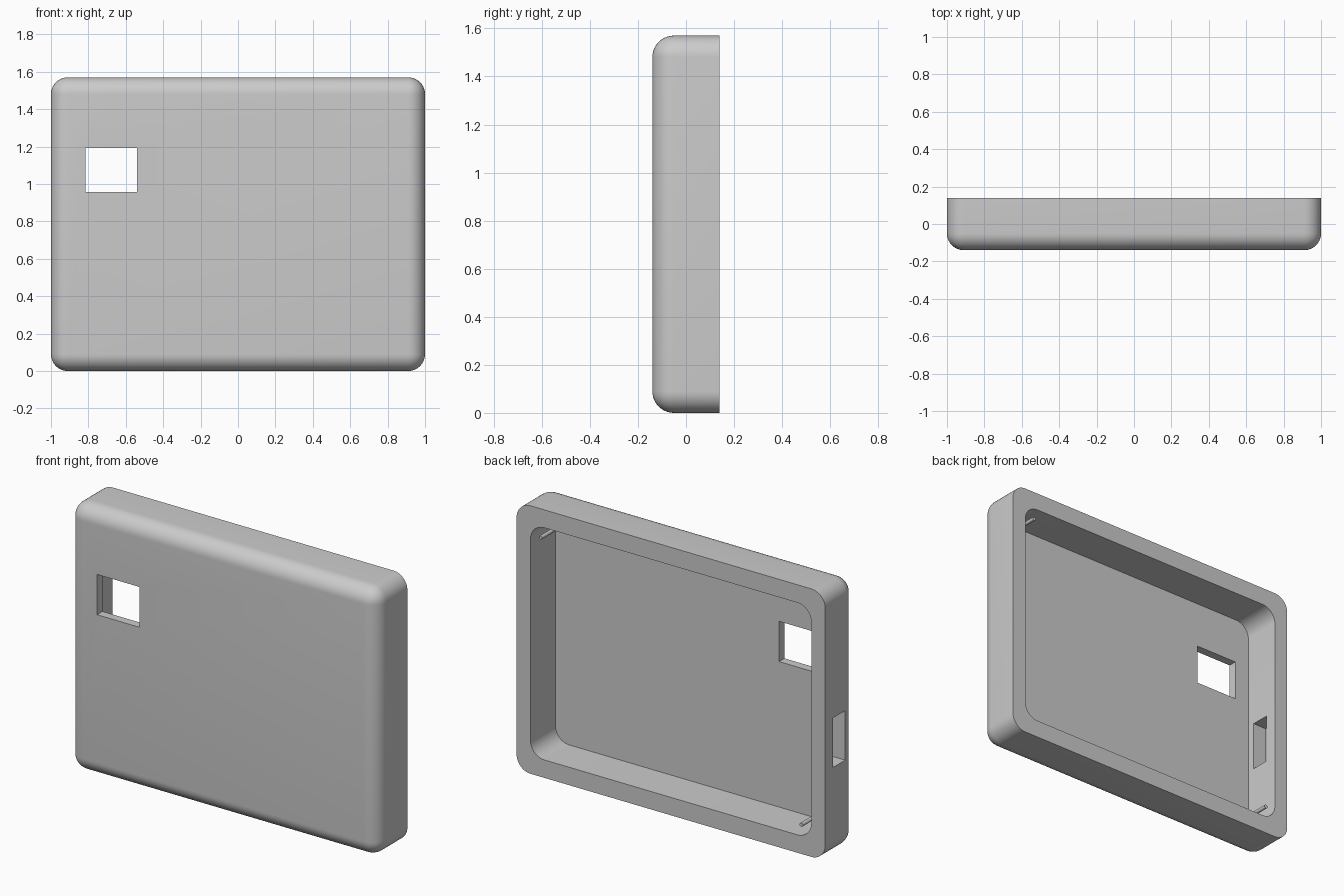
import bpy, bmesh, math
from mathutils import Vector, Matrix

cube = bpy.data.objects.get("Cube")
if cube:
    bpy.data.objects.remove(cube, do_unlink=True)

HEIGHT, DEPTH, RADIUS = 1.57, 0.28, 0.09
BACK, FRONT = DEPTH / 2, -DEPTH / 2
FLOOR = FRONT + 0.05

grey = bpy.data.materials.new("plain grey")
grey.use_nodes = True
colour = (0.6, 0.6, 0.6, 1)
grey.diffuse_color = colour
grey.node_tree.nodes["Principled BSDF"].inputs["Base Color"].default_value = colour


def finish(name, bm):
    mesh = bpy.data.meshes.new(name)
    bmesh.ops.recalc_face_normals(bm, faces=bm.faces)
    bm.to_mesh(mesh)
    bm.free()
    mesh.materials.append(grey)
    obj = bpy.data.objects.new(name, mesh)
    bpy.context.collection.objects.link(obj)
    return obj


def box(name, low, high, radius=0, round_front=False):
    """Box between two corners, with its depth edges and front edges rounded."""
    low, high = Vector(low), Vector(high)
    bm = bmesh.new()
    bmesh.ops.create_cube(bm, size=1)
    bmesh.ops.scale(bm, vec=high - low, verts=bm.verts)
    bmesh.ops.translate(bm, vec=(low + high) / 2, verts=bm.verts)
    if radius:
        def chosen(edge):
            a, b = (v.co.y for v in edge.verts)
            along_depth = abs(a - b) > 0.01
            on_front = max(a, b) < low.y + 0.01
            return along_depth or (round_front and on_front)
        bmesh.ops.bevel(bm, geom=[e for e in bm.edges if chosen(e)], offset=radius,
                        segments=10, profile=0.5, affect='EDGES')
    return finish(name, bm)


def select_only(obj):
    bpy.ops.object.select_all(action='DESELECT')
    obj.select_set(True)
    bpy.context.view_layer.objects.active = obj


def cut(target, cutter):
    cutter.hide_render = True
    mod = target.modifiers.new("cut", 'BOOLEAN')
    mod.operation, mod.solver, mod.object = 'DIFFERENCE', 'EXACT', cutter
    select_only(target)
    bpy.ops.object.modifier_apply(modifier=mod.name)
    bpy.data.objects.remove(cutter, do_unlink=True)


# Shell with a rounded front and an open back
shell = box("case_shell", (-1, FRONT, 0), (1, BACK, HEIGHT), RADIUS, True)
cut(shell, box("cavity", (-0.91, FLOOR, 0.105), (0.91, BACK + 0.1, HEIGHT - 0.105), RADIUS))

# Display window through the front, port slot through the right wall
cut(shell, box("window", (-0.815, -0.3, 0.957), (-0.54, 0, 1.193)))
cut(shell, box("port_slot", (-1.1, -0.045, 0.52), (-0.8, 0.066, 0.81)))
select_only(shell)
bpy.ops.object.shade_smooth_by_angle(angle=math.radians(30))

# Two locating pins in opposite corners
for name, side in (("upper_left_pin", 1), ("lower_right_pin", -1)):
    length = BACK - FLOOR + 0.01
    bm = bmesh.new()
    bmesh.ops.create_cone(bm, cap_ends=True, segments=20, radius1=0.011, radius2=0.011,
                          depth=length, matrix=Matrix.Rotation(math.pi / 2, 4, 'X'))
    centre = (side * 0.845, BACK - length / 2, HEIGHT / 2 + side * 0.615)
    bmesh.ops.translate(bm, vec=centre, verts=bm.verts)
    pin = finish(name, bm)
    select_only(pin)
    bpy.ops.object.shade_smooth_by_angle(angle=math.radians(30))
